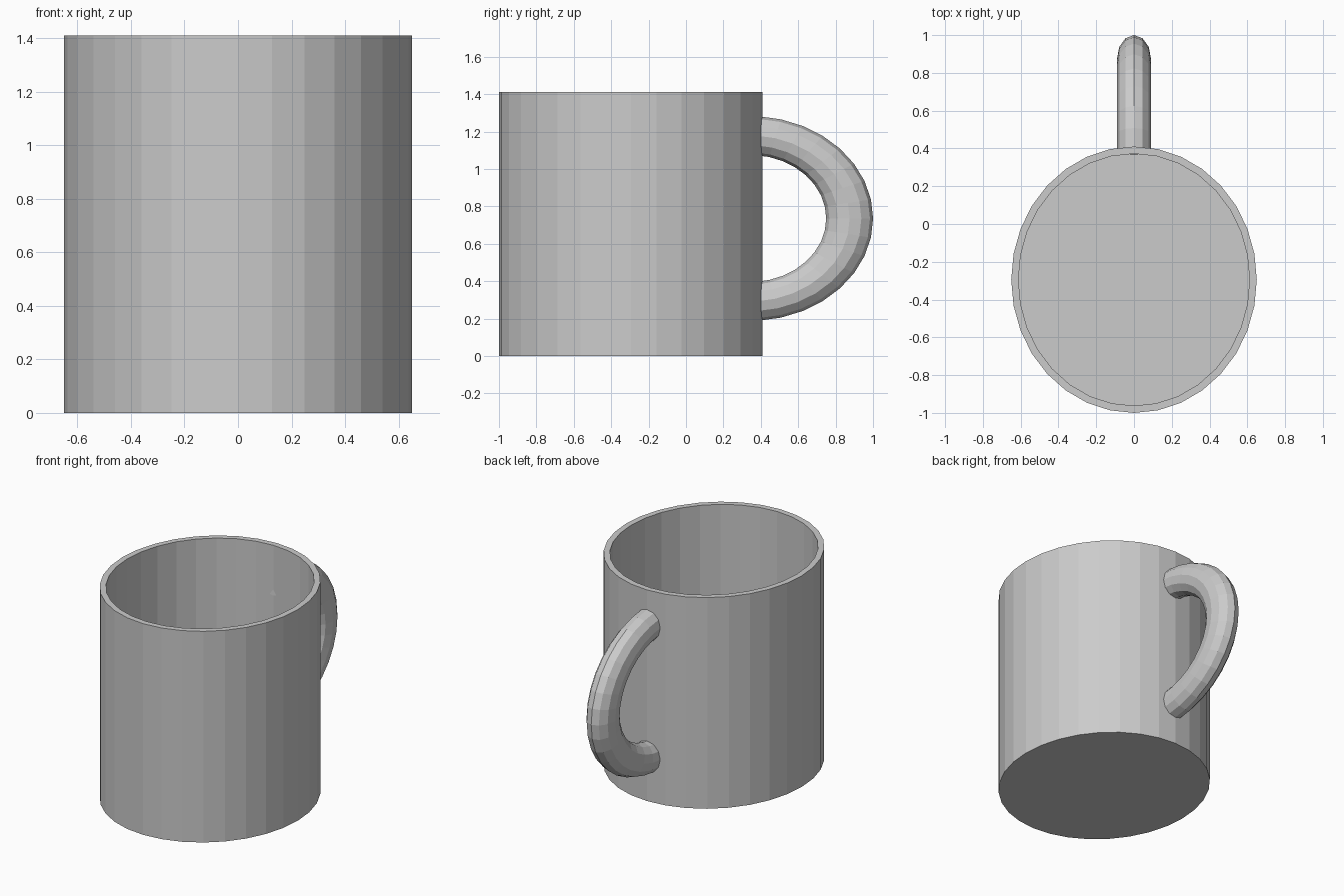
import bpy, bmesh
from math import sin, cos, pi, acos

if "Cube" in bpy.data.objects:
    bpy.data.objects.remove(bpy.data.objects["Cube"])

SIDES = 32
CENTER_Y = -0.295


def make_object(name, bm):
    bmesh.ops.recalc_face_normals(bm, faces=bm.faces)
    mesh = bpy.data.meshes.new(name)
    bm.to_mesh(mesh)
    bm.free()
    obj = bpy.data.objects.new(name, mesh)
    bpy.context.collection.objects.link(obj)
    return obj


def loft(name, rings):
    """Skin a list of closed rings and cap both ends."""
    bm = bmesh.new()
    loops = [[bm.verts.new(p) for p in ring] for ring in rings]
    for a, b in zip(loops, loops[1:]):
        n = len(a)
        for i in range(n):
            j = (i + 1) % n
            bm.faces.new((a[i], a[j], b[j], b[i]))
    bm.faces.new(loops[0])
    bm.faces.new(loops[-1])
    return make_object(name, bm)


def oval(rx, ry, z):
    return [(rx * cos(2 * pi * i / SIDES), CENTER_Y + ry * sin(2 * pi * i / SIDES), z)
            for i in range(SIDES)]


# Hollow oval cup: outer wall, rim, inner wall, floor
HEIGHT, WALL, FLOOR = 1.41, 0.038, 0.04
RX, RY = 0.65, 0.705
loft("cup_body", [
    oval(RX, RY, 0),
    oval(RX, RY, HEIGHT),
    oval(RX - WALL, RY - WALL, HEIGHT),
    oval(RX - WALL, RY - WALL, FLOOR),
])

# Handle: half of a stretched ring, with its ends buried in the wall
RING_R, TUBE_R, TUBE_X = 0.444, 0.104, 0.09
STRETCH, RING_Y, RING_Z = 1.205, 0.34, 0.735
STEPS, TUBE_SIDES = 16, 12
limit = acos(0.07)
rings = []
for k in range(STEPS + 1):
    t = -limit + 2 * limit * k / STEPS
    ring = []
    for i in range(TUBE_SIDES):
        a = 2 * pi * i / TUBE_SIDES
        rho = RING_R + TUBE_R * cos(a)
        ring.append((TUBE_X * sin(a), RING_Y + STRETCH * rho * cos(t), RING_Z + rho * sin(t)))
    rings.append(ring)
loft("handle", rings)
